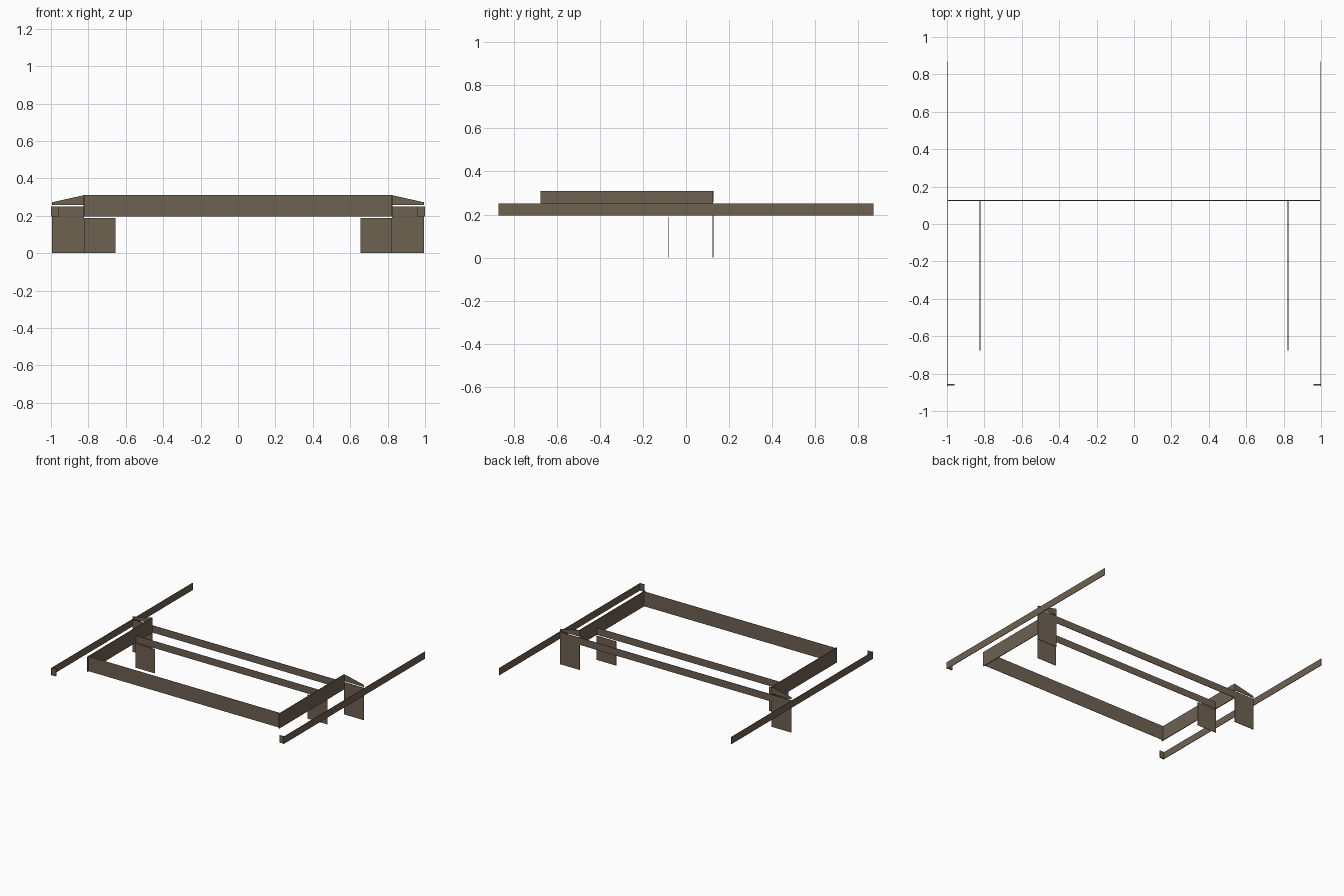
import bpy
import bmesh

default = bpy.data.objects.get("Cube")
if default:
    bpy.data.objects.remove(default, do_unlink=True)

wood = bpy.data.materials.new("dark_brown_wood")
wood.use_nodes = True
colour = (0.155, 0.122, 0.083, 1)
wood.diffuse_color = colour
wood.node_tree.nodes["Principled BSDF"].inputs["Base Color"].default_value = colour

THIN = 0.004


def finish(name, bm):
    bmesh.ops.recalc_face_normals(bm, faces=bm.faces)
    mesh = bpy.data.meshes.new(name)
    bm.to_mesh(mesh)
    bm.free()
    mesh.materials.append(wood)
    obj = bpy.data.objects.new(name, mesh)
    bpy.context.collection.objects.link(obj)
    return obj


def cross_plate(name, outline, y, thick=THIN):
    """Thin upright plate from an (x, z) outline, facing the front."""
    bm = bmesh.new()
    face = bm.faces.new([bm.verts.new((x, y - thick / 2, z)) for x, z in outline])
    new = bmesh.ops.extrude_face_region(bm, geom=[face])["geom"]
    moved = [v for v in new if isinstance(v, bmesh.types.BMVert)]
    bmesh.ops.translate(bm, verts=moved, vec=(0, thick, 0))
    return finish(name, bm)


def box(name, x, y, z):
    """Box from its (low, high) range along each axis."""
    bm = bmesh.new()
    bmesh.ops.create_cube(bm, size=1)
    for v in bm.verts:
        for i, (low, high) in enumerate((x, y, z)):
            v.co[i] = low if v.co[i] < 0 else high
    return finish(name, bm)


def rect(x0, x1, z0, z1):
    return [(x0, z0), (x1, z0), (x1, z1), (x0, z1)]


IN, OUT = 0.824, 0.995      # inner frame and outer rail positions
BACK, MID, FRONT = 0.126, -0.08, -0.66
LOW, RAIL, TOP = 0.195, 0.25, 0.31

# Boards running across the width
cross_plate("front_apron", rect(-IN, IN, LOW, TOP), FRONT, 0.002)
cross_plate("middle_crossbar", rect(-IN, IN, LOW, RAIL), MID, 0.002)
cross_plate("back_crossbar", rect(-IN, IN, LOW, RAIL), BACK)

for side, s in (("left", 1), ("right", -1)):
    # Long outer rail with its small front return
    rail = sorted((s * (1 - THIN), s))
    box(side + "_rail", rail, (-0.87, 0.87), (LOW, RAIL))
    cross_plate(side + "_rail_return", rect(s * 0.96, s * (1 - THIN), LOW, RAIL), -0.86, 0.008)

    # Side board of the raised frame
    board = sorted((s * (IN - 0.003), s * (IN + 0.003)))
    box(side + "_side_board", board, (-0.675, BACK), (LOW, TOP))

    # Legs, and the sloped bracket above the outer one
    cross_plate(side + "_middle_leg", rect(s * 0.656, s * IN, 0, 0.188), MID, 0.002)
    cross_plate(side + "_back_leg", rect(s * IN, s * OUT, 0, RAIL), BACK)
    cross_plate(side + "_bracket", [(s * IN, 0.258), (s * OUT, 0.258),
                                    (s * OUT, 0.272), (s * IN, TOP)], BACK)
